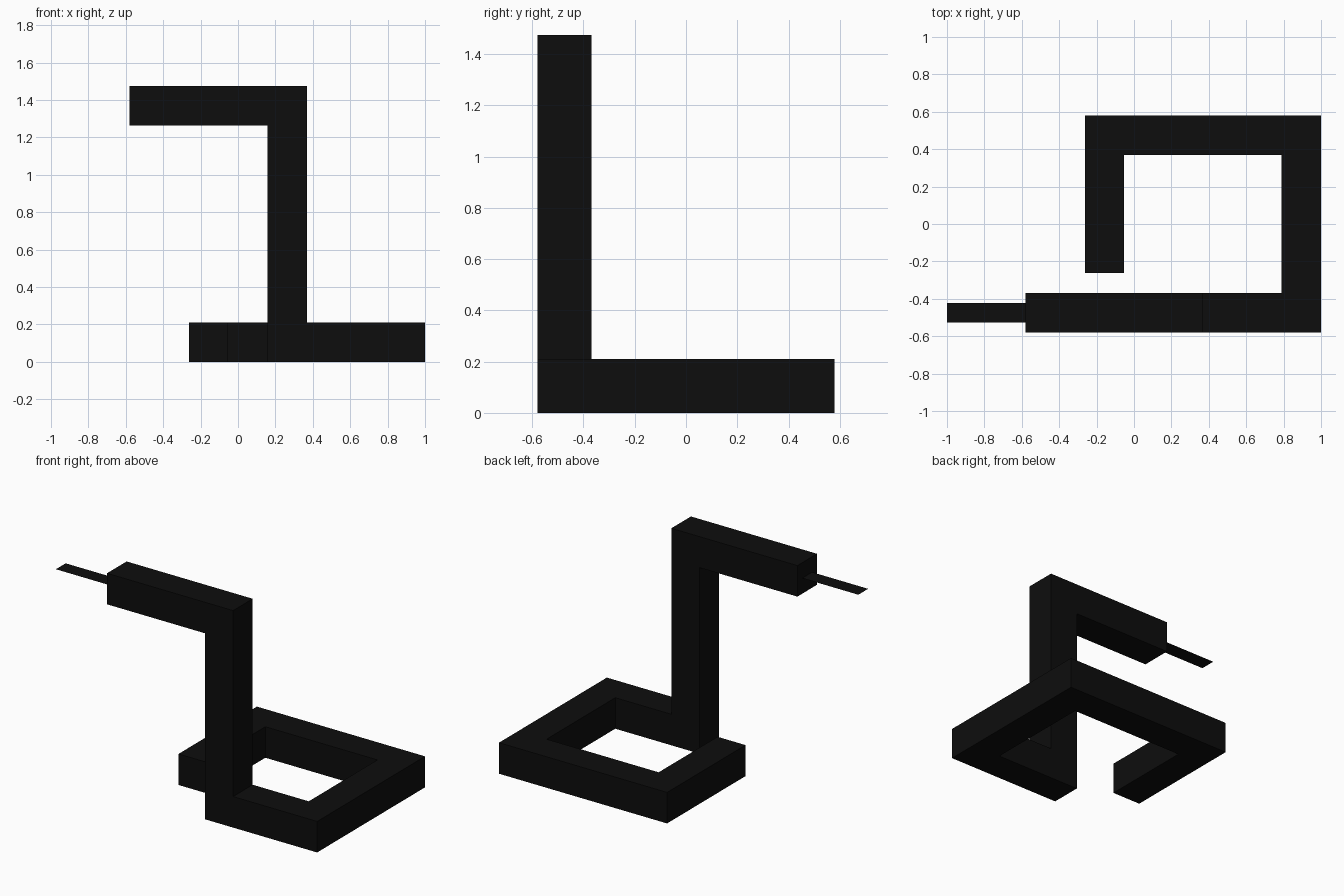
import bpy
import bmesh
from mathutils import Vector

cube = bpy.data.objects.get("Cube")
if cube:
    bpy.data.objects.remove(cube, do_unlink=True)

U = 2 / 9.5  # thickness of the body; every part is a multiple of it
ORIGIN = Vector((-1, -2.75 * U, 0))

black = bpy.data.materials.new("near black")
black.use_nodes = True
color = (0.004, 0.004, 0.004, 1)
black.diffuse_color = color
black.node_tree.nodes["Principled BSDF"].inputs["Base Color"].default_value = color


def add_object(name, bm):
    mesh = bpy.data.meshes.new(name)
    bm.to_mesh(mesh)
    bm.free()
    mesh.materials.append(black)
    obj = bpy.data.objects.new(name, mesh)
    bpy.context.collection.objects.link(obj)
    return obj


def box(name, low, high):
    """Box between two corners, given in body thicknesses."""
    low, high = Vector(low), Vector(high)
    bm = bmesh.new()
    bmesh.ops.create_cube(bm, size=1)
    bmesh.ops.scale(bm, vec=(high - low) * U, verts=bm.verts)
    bmesh.ops.translate(bm, vec=ORIGIN + (low + high) / 2 * U, verts=bm.verts)
    return add_object(name, bm)


# Coiled body lying on the ground, from the tail round to the neck
box("tail", (3.5, 1.5, 0), (4.5, 4.5, 1))
box("back_coil", (3.5, 4.5, 0), (9.5, 5.5, 1))
box("left_coil", (8.5, 1, 0), (9.5, 4.5, 1))
box("front_coil", (6.5, 0, 0), (9.5, 1, 1))

# Upright neck and the head reaching sideways
box("neck", (5.5, 0, 0), (6.5, 1, 6))
box("head", (2, 0, 6), (6.5, 1, 7))

# Paper-thin tongue
bm = bmesh.new()
bmesh.ops.create_grid(bm, x_segments=1, y_segments=1, size=0.5)
bmesh.ops.scale(bm, vec=(2 * U, 0.5 * U, 1), verts=bm.verts)
bmesh.ops.translate(bm, vec=ORIGIN + Vector((1, 0.5, 6.5)) * U, verts=bm.verts)
add_object("tongue", bm)
